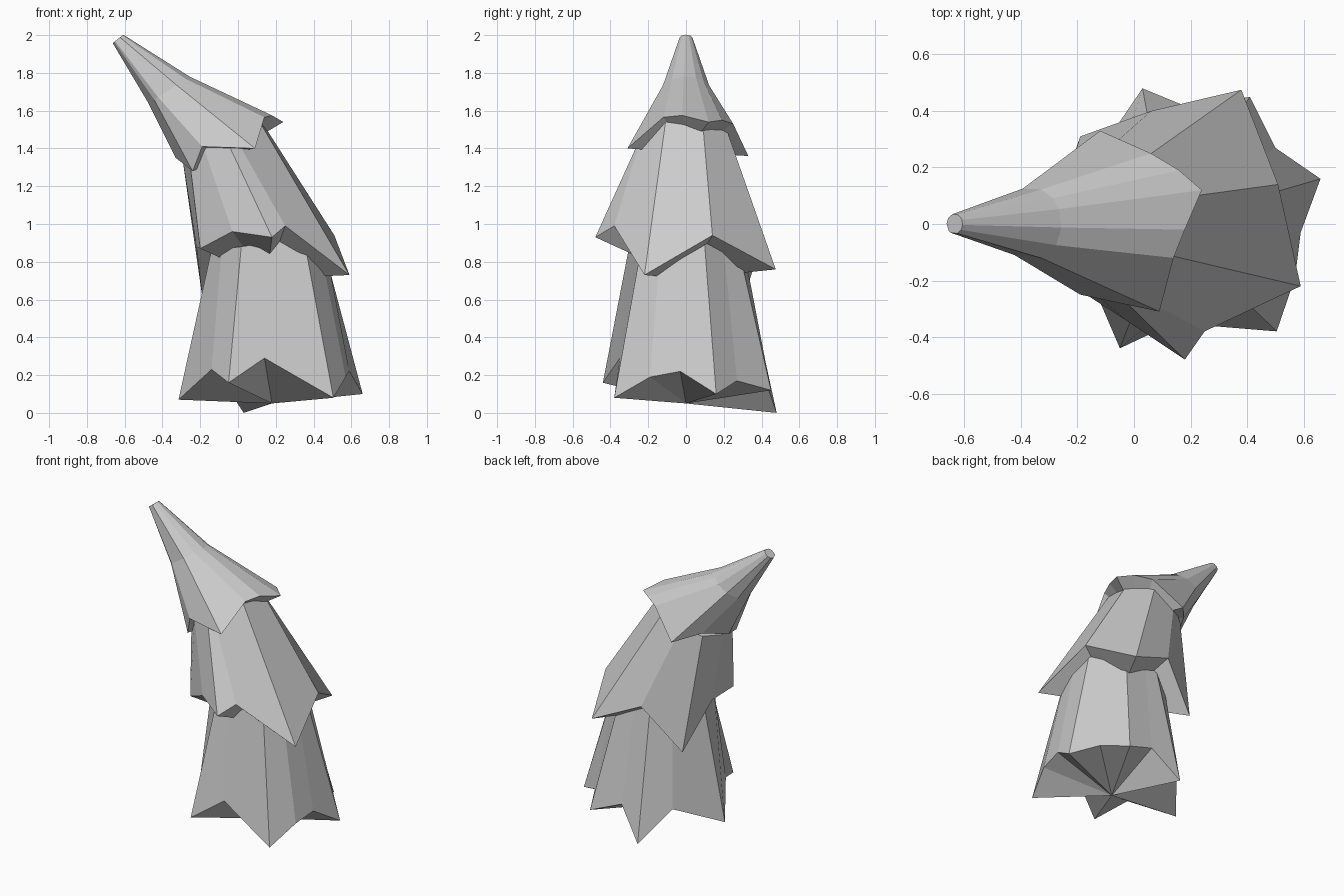
import bpy, bmesh, math

if "Cube" in bpy.data.objects:
    bpy.data.objects.remove(bpy.data.objects["Cube"])


def ring(center, radius, tilt, angles):
    """Circle leaning towards -x by tilt degrees."""
    t = math.radians(tilt)
    cx, cz = center
    return [(cx + radius * math.cos(a) * math.cos(t),
             radius * math.sin(a),
             cz + radius * math.cos(a) * math.sin(t)) for a in angles]


def tier(name, hem, hub, rings):
    """Closed skirt: jagged hem, fan underneath to the hub, leaning rings above."""
    angles = [math.atan2(p[1] - hub[1], p[0] - hub[0]) for p in hem]
    bm = bmesh.new()
    loops = [[bm.verts.new(p) for p in hem]]
    for center, radius, tilt in rings:
        loops.append([bm.verts.new(p) for p in ring(center, radius, tilt, angles)])
    base = bm.verts.new(hub)
    n = len(hem)
    for i in range(n):
        j = (i + 1) % n
        bm.faces.new((base, loops[0][j], loops[0][i]))
        for low, high in zip(loops, loops[1:]):
            bm.faces.new((low[i], low[j], high[j], high[i]))
    bm.faces.new(loops[-1])
    bmesh.ops.recalc_face_normals(bm, faces=bm.faces)
    mesh = bpy.data.meshes.new(name)
    bm.to_mesh(mesh)
    bm.free()
    obj = bpy.data.objects.new(name, mesh)
    bpy.context.collection.objects.link(obj)


# Bottom foliage tier, six tips
tier("lower_foliage",
     [(.66, .16, .10), (.50, .27, .17), (.41, .45, .12), (.20, .41, .20),
      (.03, .48, 0), (-.10, .29, .20), (-.315, .03, .07), (-.14, -.23, .23),
      (-.05, -.44, .16), (.14, -.35, .29), (.505, -.38, .08),
      (.57, -.19, .19), (.59, -.03, .22)],
     (.18, 0, .05), [((.155, .90), .30, 8)])

# Middle foliage tier, five tips
tier("middle_foliage",
     [(.51, .14, .94), (.38, .475, .76), (.06, .40, .90), (-.19, .31, .62),
      (-.22, .03, .88), (-.20, -.23, .87), (-.03, -.34, .96),
      (.18, -.48, .93), (.25, -.38, .99), (.59, -.22, .73)],
     (.15, 0, .71), [((-.08, 1.45), .24, 27)])

# Top foliage tier, four tips, running up to a blunt leaning point
tier("upper_foliage",
     [(.24, .12, 1.54), (.16, .19, 1.55), (.06, .25, 1.53), (-.12, .33, 1.36),
      (-.25, .18, 1.40), (-.33, .01, 1.35), (-.24, -.20, 1.28),
      (-.19, -.25, 1.41), (.09, -.31, 1.40), (.14, -.12, 1.565),
      (.18, -.02, 1.575)],
     (-.03, 0, 1.38), [((-.365, 1.71), .13, 33), ((-.635, 1.98), .036, 38)])
